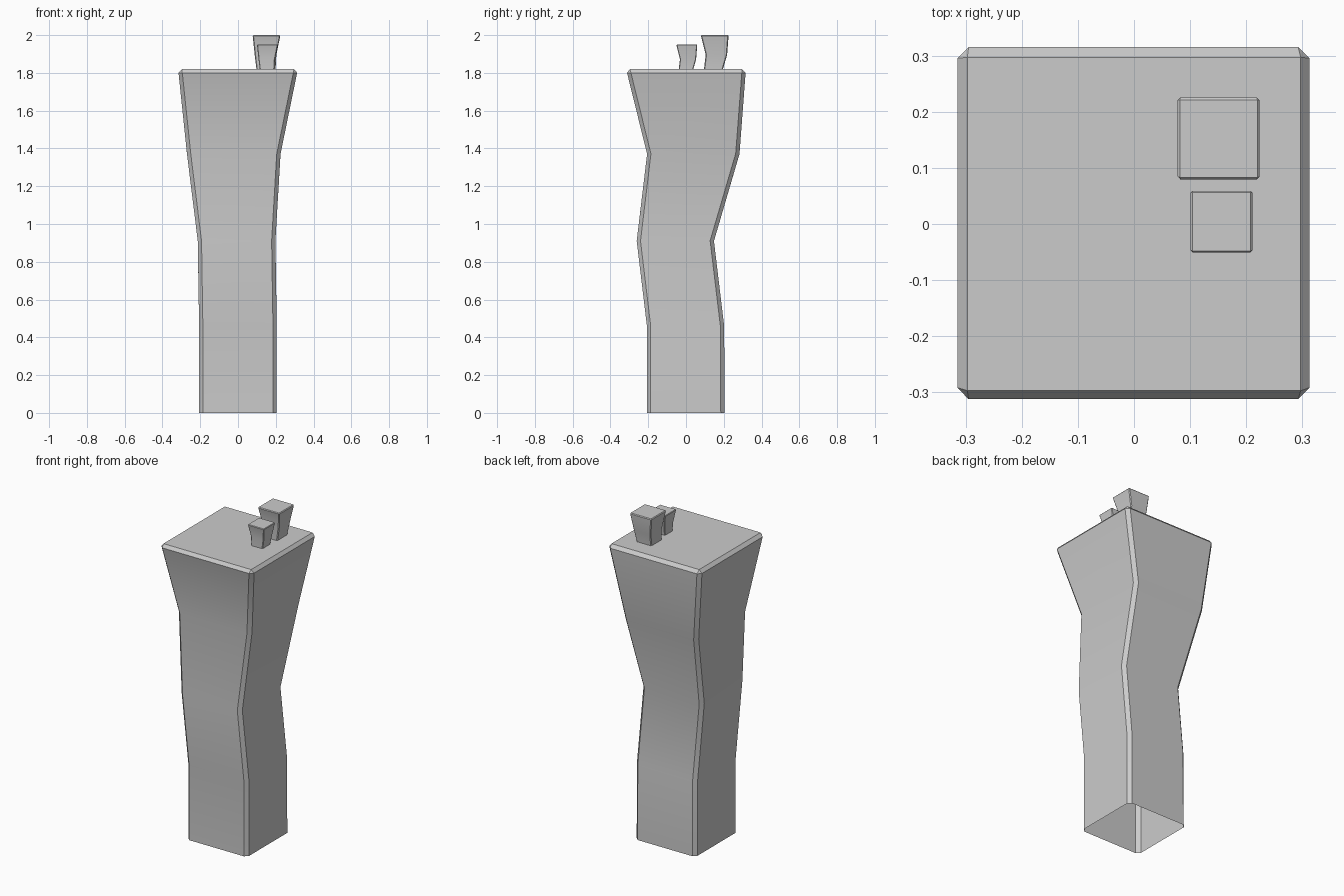
import bpy, bmesh, math

if "Cube" in bpy.data.objects:
    bpy.data.objects.remove(bpy.data.objects["Cube"])

# Square cross-sections from bottom to top: z, x min, x max, y min, y max
SECTIONS = [
    (0.00, -0.206, 0.205, -0.207, 0.204),
    (0.46, -0.206, 0.205, -0.207, 0.202),
    (0.91, -0.213, 0.198, -0.261, 0.148),
    (1.37, -0.270, 0.225, -0.206, 0.283),
    (1.82, -0.317, 0.317, -0.317, 0.317),
]


def make_stack(name, scale=1.0, x=0.0, y=0.0, top=1.82):
    """Lofted square shaft, open below, with chamfered corners and top rim."""
    bm = bmesh.new()
    rings = [[bm.verts.new(p) for p in ((x0, y0, z), (x1, y0, z), (x1, y1, z), (x0, y1, z))]
             for z, x0, x1, y0, y1 in SECTIONS]
    for a, b in zip(rings, rings[1:]):
        for i in range(4):
            j = (i + 1) % 4
            bm.faces.new((a[i], a[j], b[j], b[i]))
    bm.faces.new(rings[-1])

    # chamfer the four uprights and the top rim
    edges = [e for e in bm.edges
             if abs(e.verts[0].co.z - e.verts[1].co.z) > 0.1
             or min(v.co.z for v in e.verts) > 1.8]
    bmesh.ops.bevel(bm, geom=edges, offset=0.02, offset_type='OFFSET',
                    segments=1, profile=0.5, affect='EDGES')
    for v in bm.verts:
        v.co *= scale
        v.co.x += x
        v.co.y += y
        v.co.z += top - 1.82 * scale

    mesh = bpy.data.meshes.new(name)
    bm.to_mesh(mesh)
    bm.free()
    obj = bpy.data.objects.new(name, mesh)
    bpy.context.collection.objects.link(obj)
    bpy.ops.object.select_all(action='DESELECT')
    obj.select_set(True)
    bpy.context.view_layer.objects.active = obj
    bpy.ops.object.shade_smooth_by_angle(angle=math.radians(30))
    return obj


# Main shaft and two small scaled flues sunk into its top
make_stack("chimney_shaft")
make_stack("large_flue", 0.232, 0.151, 0.152, 2.0)
make_stack("small_flue", 0.175, 0.156, 0.004, 1.95)
